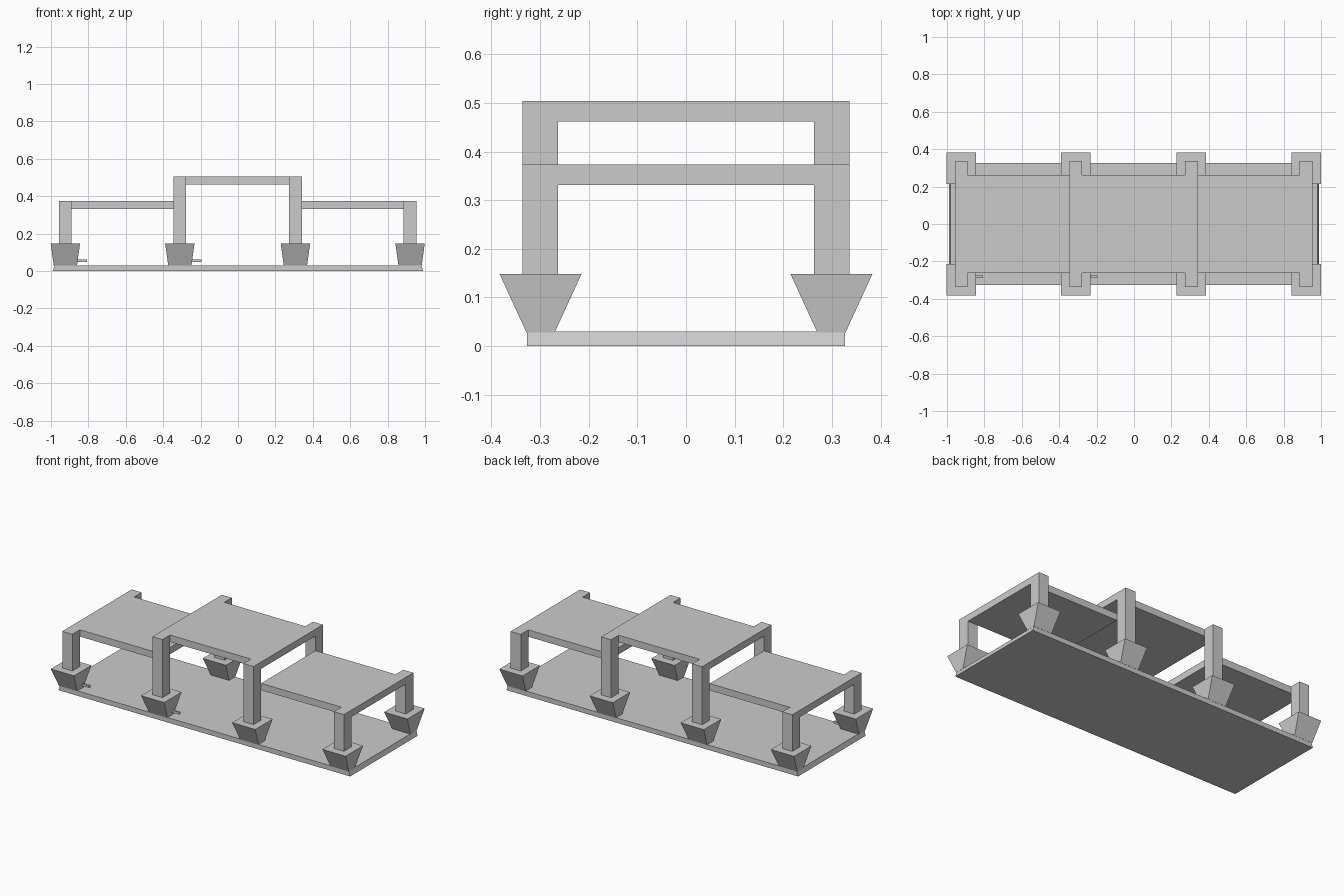
import bpy, bmesh

cube = bpy.data.objects.get("Cube")
if cube:
    bpy.data.objects.remove(cube, do_unlink=True)

GREY = (0.6, 0.6, 0.6, 1.0)
mat = bpy.data.materials.new("light grey")
mat.use_nodes = True
mat.diffuse_color = GREY
mat.node_tree.nodes["Principled BSDF"].inputs["Base Color"].default_value = GREY


def block(name, x, y, z, top_scale=(1, 1)):
    """Box from (min, max) ranges, with its top face scaled about its centre."""
    bm = bmesh.new()
    bmesh.ops.create_cube(bm, size=1)
    for v in bm.verts:
        sx, sy = top_scale if v.co.z > 0 else (1, 1)
        v.co.x = sum(x) / 2 + v.co.x * (x[1] - x[0]) * sx
        v.co.y = sum(y) / 2 + v.co.y * (y[1] - y[0]) * sy
        v.co.z = sum(z) / 2 + v.co.z * (z[1] - z[0])
    mesh = bpy.data.meshes.new(name)
    bm.to_mesh(mesh)
    bm.free()
    mesh.materials.append(mat)
    obj = bpy.data.objects.new(name, mesh)
    bpy.context.collection.objects.link(obj)
    return obj


BASE_TOP, POT_TOP = 0.03, 0.148
LOW, HIGH, THICK = 0.373, 0.504, 0.042
POST = 0.034      # half width of a post
INNER = 0.263     # half depth of the roofs

# Base with slightly sloping ends
block("base", (-0.99, 0.99), (-0.327, 0.327), (0, BASE_TOP), (0.99, 1))

# Tapered planters with posts, four along each side
columns = [("right_end", -0.923, LOW), ("right_middle", -0.311, HIGH),
           ("left_middle", 0.307, HIGH), ("left_end", 0.92, LOW)]
for side, s in (("front", -1), ("back", 1)):
    for label, x, height in columns:
        cy = s * 0.299
        block(f"{side}_{label}_planter", (x - 0.062, x + 0.062),
              (cy - 0.029, cy + 0.029), (BASE_TOP - 0.002, POT_TOP), (1.27, 2.9))
        block(f"{side}_{label}_post", (x - POST, x + POST),
              sorted((s * INNER, s * 0.336)), (POT_TOP - 0.01, height))

# Flat roofs: a raised middle one between two lower ones
xs = [c[1] for c in columns]
roofs = [("right_roof", xs[0] - POST, xs[1] - POST, LOW),
         ("middle_roof", xs[1] - POST, xs[2] + POST, HIGH),
         ("left_roof", xs[2] + POST, xs[3] + POST, LOW)]
for name, x0, x1, top in roofs:
    block(name, (x0, x1), (-INNER, INNER), (top - THICK, top))

# Small spouts beside two of the front planters
for label, x, _ in columns[:2]:
    block(f"{label}_spout", (x + 0.05, x + 0.115), (-0.288, -0.276), (0.047, 0.06))
